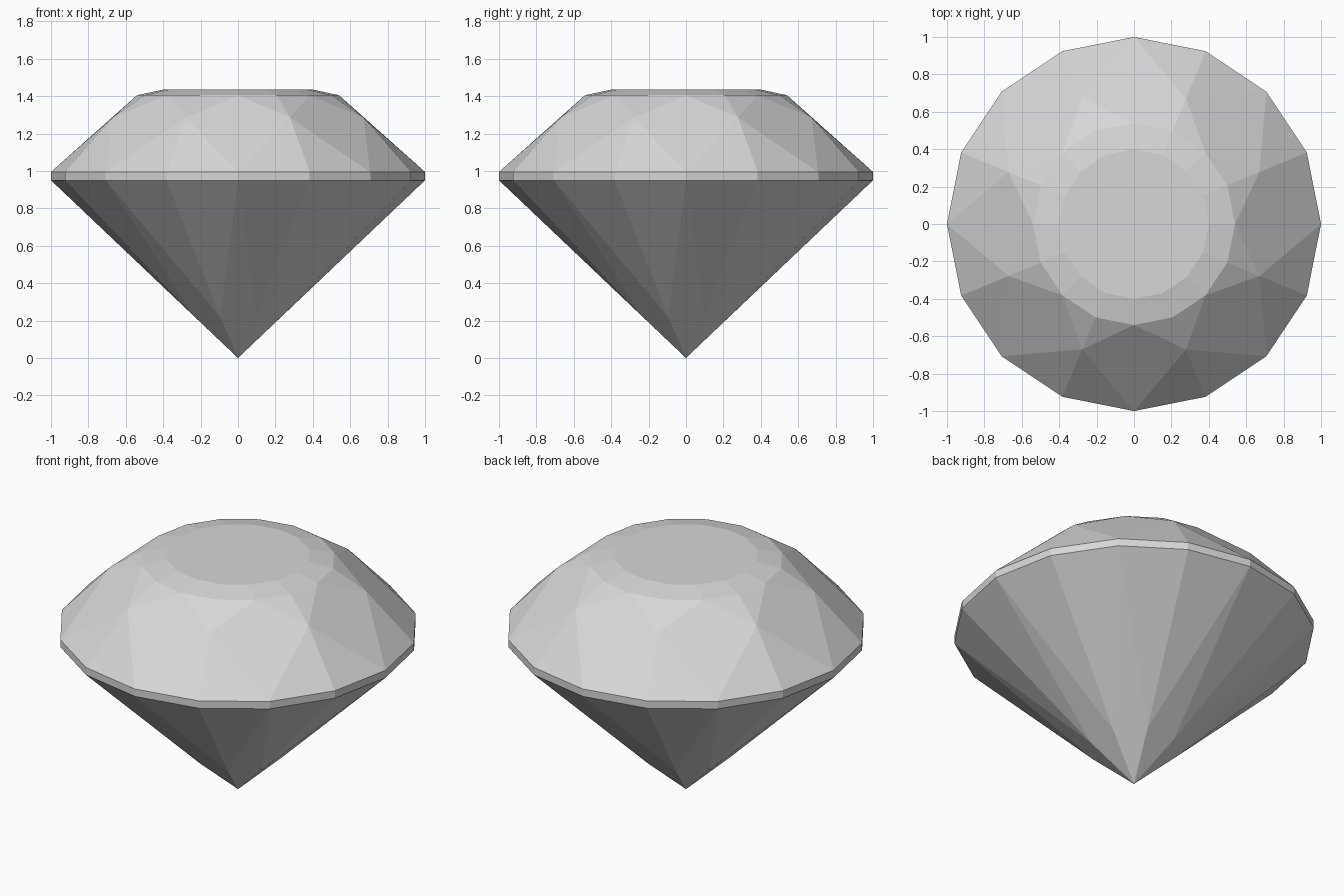
import bpy, bmesh
from math import sin, cos, tau

cube = bpy.data.objects.get("Cube")
if cube:
    bpy.data.objects.remove(cube, do_unlink=True)

SIDES = 16

# One flat colour for the whole stone
grey = bpy.data.materials.new("pale_grey")
grey.use_nodes = True
colour = (0.68, 0.68, 0.68, 1)
grey.diffuse_color = colour
grey.node_tree.nodes["Principled BSDF"].inputs["Base Color"].default_value = colour

bm = bmesh.new()


def ring(radius, z):
    return [bm.verts.new((radius * cos(tau * i / SIDES),
                          radius * sin(tau * i / SIDES), z))
            for i in range(SIDES)]


def half_ring(radius, z):
    """Points at the odd steps only, keyed by step."""
    return {i: bm.verts.new((radius * cos(tau * i / SIDES),
                             radius * sin(tau * i / SIDES), z))
            for i in range(1, SIDES, 2)}


def band(lower, upper):
    for i in range(SIDES):
        j = (i + 1) % SIDES
        bm.faces.new((lower[i], lower[j], upper[j], upper[i]))


def fans(points, rim):
    """Two triangles from each point to the three rim corners beside it."""
    for i, p in points.items():
        j = (i + 1) % SIDES
        bm.faces.new((p, rim[i - 1], rim[i]))
        bm.faces.new((p, rim[i], rim[j]))


# Rings from bottom to top
culet = bm.verts.new((0, 0, 0))
pavilion_points = half_ring(0.25, 0.22)
girdle_low = ring(1, 0.95)
girdle_high = ring(1, 0.995)
crown_points = half_ring(0.726, 1.285)
crown_rim = ring(0.54, 1.405)
table = ring(0.4, 1.435)

# Girdle, table edge and table
band(girdle_low, girdle_high)
band(crown_rim, table)
bm.faces.new(table)

# Triangular facets of the pavilion and crown
fans(pavilion_points, girdle_low)
fans(crown_points, girdle_high)
fans(crown_points, crown_rim)

# Kite facets of the pavilion and crown
for i in range(0, SIDES, 2):
    before, after = (i - 1) % SIDES, i + 1
    bm.faces.new((culet, pavilion_points[after], girdle_low[i], pavilion_points[before]))
    bm.faces.new((girdle_high[i], crown_points[after], crown_rim[i], crown_points[before]))

bmesh.ops.recalc_face_normals(bm, faces=bm.faces)
mesh = bpy.data.meshes.new("cut_gemstone")
bm.to_mesh(mesh)
bm.free()
mesh.materials.append(grey)
stone = bpy.data.objects.new("cut_gemstone", mesh)
bpy.context.collection.objects.link(stone)
